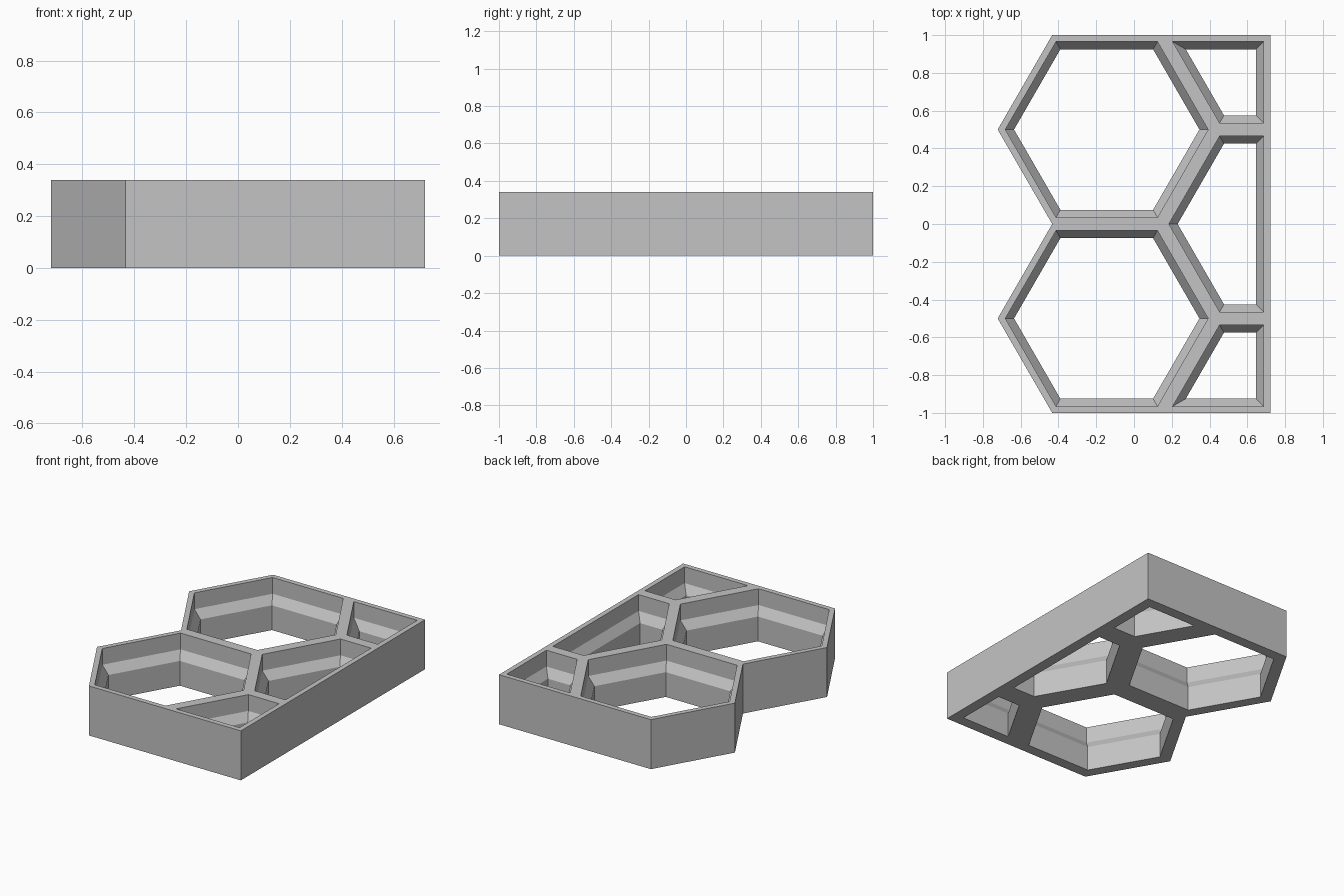
import bpy, bmesh, math
from mathutils import Vector

if "Cube" in bpy.data.objects:
    bpy.data.objects.remove(bpy.data.objects["Cube"])

R = 1 / math.sqrt(3)          # hexagon radius, apothem 0.5
CX = -R / 4                   # hexagon column centre
XR = CX + 1.5 * R             # straight right side
H = 0.34
# cell wall profile: (inset, height) from top rim down to the bottom rim
PROFILE = [(0, H), (0.035, H), (0.035, 0.228), (0.075, 0.17), (0.075, 0), (0, 0)]


def hexagon(cy):
    return [Vector((CX + R * math.cos(math.radians(a)),
                    cy + R * math.sin(math.radians(a)))) for a in range(0, 360, 60)]


def inset(poly, d):
    """Mitred inset of a counter-clockwise polygon."""
    out = []
    for i, p in enumerate(poly):
        e1 = (p - poly[i - 1]).normalized()
        e2 = (poly[(i + 1) % len(poly)] - p).normalized()
        n1, n2 = Vector((-e1.y, e1.x)), Vector((-e2.y, e2.x))
        out.append(p + (n1 + n2) * d / (1 + n1.dot(n2)))
    return out


# Cells: two full hexagons, a half hexagon and two quarter cells
xa, xb = CX + R / 2, CX + R


def V(x, y):
    return Vector((x, y))


cells = [
    hexagon(0.5), hexagon(-0.5),
    [V(xa, 0), V(xb, -0.5), V(XR, -0.5), V(XR, 0.5), V(xb, 0.5)],
    [V(xb, 0.5), V(XR, 0.5), V(XR, 1), V(xa, 1)],
    [V(xa, -1), V(XR, -1), V(XR, -0.5), V(xb, -0.5)],
]


def key(a, b):
    return tuple(round(c, 3) + 0.0 for c in (a.x, a.y, b.x, b.y))


edges = {key(c[i - 1], c[i]) for c in cells for i in range(len(c))}

bm = bmesh.new()
for cell in cells:
    n = len(cell)
    # rims, upper wall, sloped ledge and lower wall
    rings = [[bm.verts.new((p.x, p.y, z)) for p in inset(cell, d)] for d, z in PROFILE]
    for a, b in zip(rings, rings[1:]):
        for i in range(n):
            bm.faces.new((a[i - 1], a[i], b[i], b[i - 1]))
    # outer side only where no neighbouring cell shares the edge
    top, bottom = rings[0], rings[-1]
    for i in range(n):
        if key(cell[i], cell[i - 1]) not in edges:
            bm.faces.new((bottom[i - 1], bottom[i], top[i], top[i - 1]))

bmesh.ops.remove_doubles(bm, verts=bm.verts, dist=0.0005)
bmesh.ops.recalc_face_normals(bm, faces=bm.faces)
mesh = bpy.data.meshes.new("honeycomb_frame")
bm.to_mesh(mesh)
bm.free()

grey = bpy.data.materials.new("light_grey")
grey.diffuse_color = (0.55, 0.55, 0.55, 1)
grey.use_nodes = True
grey.node_tree.nodes["Principled BSDF"].inputs["Base Color"].default_value = grey.diffuse_color
mesh.materials.append(grey)
frame = bpy.data.objects.new("honeycomb_frame", mesh)
bpy.context.collection.objects.link(frame)
